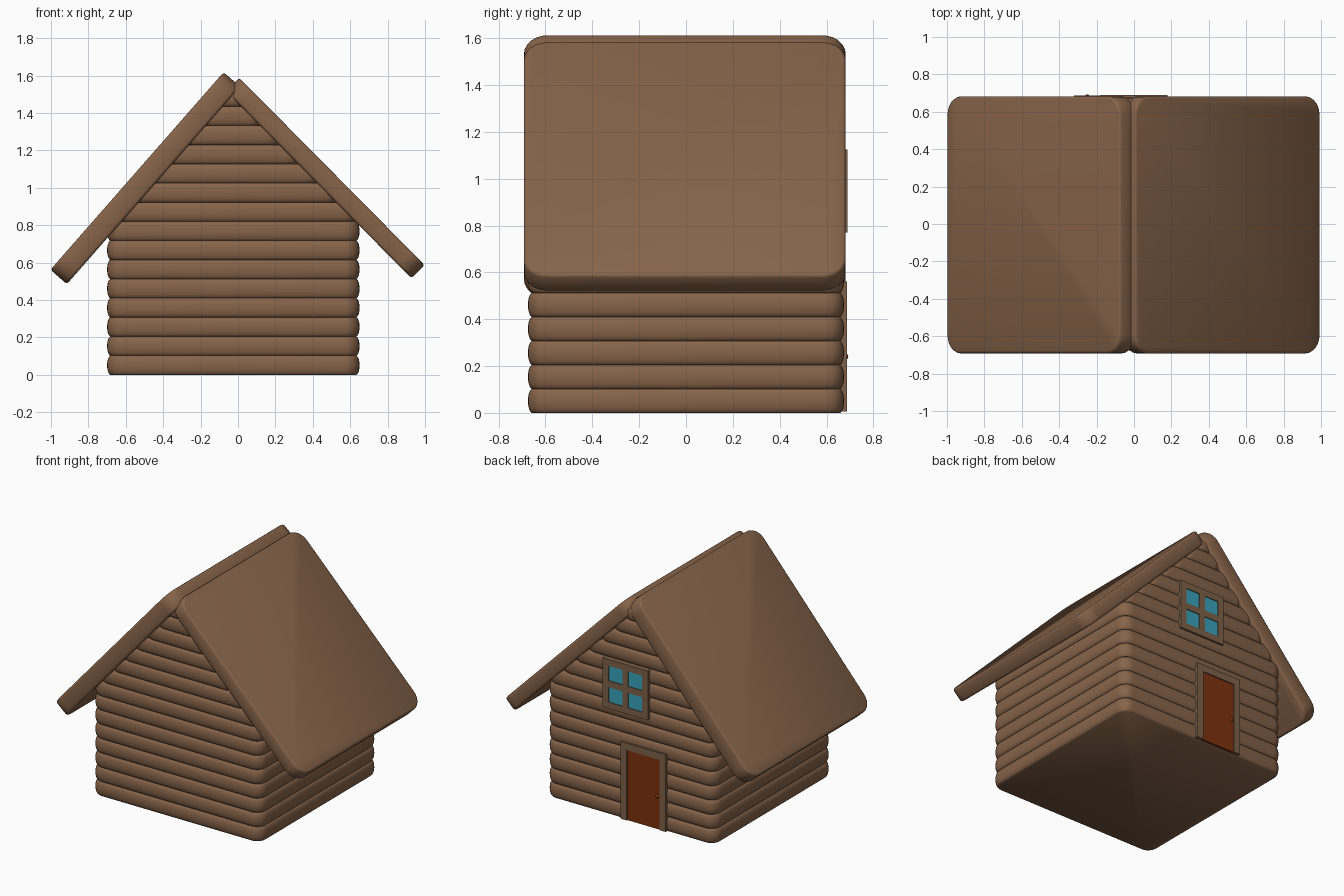
import bpy, bmesh, math
from mathutils import Matrix, Vector

if "Cube" in bpy.data.objects:
    bpy.data.objects.remove(bpy.data.objects["Cube"])


def material(name, rgb):
    m = bpy.data.materials.new(name)
    m.diffuse_color = (*rgb, 1)
    m.use_nodes = True
    m.node_tree.nodes["Principled BSDF"].inputs["Base Color"].default_value = m.diffuse_color
    return m


WOOD = material("brown wood", (0.242, 0.127, 0.067))
TRIM = material("trim wood", (0.205, 0.118, 0.066))
DOOR = material("red brown door", (0.21, 0.031, 0.004))
GLASS = material("blue glass", (0.04, 0.36, 0.50))


def finish(bm, name, mat, angle=None):
    bmesh.ops.recalc_face_normals(bm, faces=bm.faces)
    me = bpy.data.meshes.new(name)
    bm.to_mesh(me)
    bm.free()
    me.materials.append(mat)
    ob = bpy.data.objects.new(name, me)
    bpy.context.collection.objects.link(ob)
    if angle:
        bpy.ops.object.select_all(action='DESELECT')
        ob.select_set(True)
        bpy.context.view_layer.objects.active = ob
        bpy.ops.object.shade_smooth_by_angle(angle=math.radians(angle))
    return ob


def add_slab(bm, hx, hy, r, profile, matrix, seg=6):
    """Rounded rectangle lofted through (inset, height) profile points."""
    rings = []
    for inset, z in profile:
        ring = []
        for k, (sx, sy) in enumerate([(1, 1), (-1, 1), (-1, -1), (1, -1)]):
            for i in range(seg + 1):
                a = math.radians(90 * (k + i / seg))
                rr = r - inset
                p = Vector((sx * (hx - r) + rr * math.cos(a),
                            sy * (hy - r) + rr * math.sin(a), z))
                ring.append(bm.verts.new(matrix @ p))
        rings.append(ring)
    n = len(rings[0])
    for a, b in zip(rings, rings[1:]):
        for i in range(n):
            bm.faces.new((a[i], a[(i + 1) % n], b[(i + 1) % n], b[i]))
    bm.faces.new(rings[0][::-1])
    bm.faces.new(rings[-1])


def add_box(bm, x0, x1, y0, y1, z0, z1):
    m = Matrix.Translation(((x0 + x1) / 2, (y0 + y1) / 2, (z0 + z1) / 2)) \
        @ Matrix.Diagonal((x1 - x0, y1 - y0, z1 - z0, 1))
    bmesh.ops.create_cube(bm, size=1, matrix=m)


# Log courses: straight walls, then gable courses that narrow under the roof
PITCH = 0.1025
bm = bmesh.new()
for i in range(15):
    z0 = i * PITCH
    h = PITCH if i < 14 else 0.085
    x0, x1 = -0.70, 0.65
    if i >= 8:
        x0 = -0.91 + (z0 - 0.49) / 1.14 - 0.03
        x1 = 0.925 - (z0 - 0.52) * 0.99 + 0.015
    r = min(0.08, (x1 - x0) * 0.4)
    prof = []
    for k in range(9):
        a = math.radians(-80 + 20 * k)
        prof.append((0.02 * (1 - math.cos(a)),
                     h / 2 * (1 + math.sin(a) / math.sin(math.radians(80)))))
    add_slab(bm, (x1 - x0) / 2, 0.675, r, prof,
             Matrix.Translation(((x0 + x1) / 2, 0, z0)))
finish(bm, "log_walls", WOOD, 50)


# Roof panels: outer eave and ridge points, thickness
def roof(name, eave, ridge, t):
    e, g = Vector((eave[0], 0, eave[1])), Vector((ridge[0], 0, ridge[1]))
    u = (g - e).normalized()
    n = u.cross(Vector((0, 1, 0)))
    if n.z < 0:
        n = -n
    v = n.cross(u)
    c = (e + g) / 2 - n * t / 2
    m = Matrix.Translation(c + Vector((0, -0.005, 0))) @ \
        Matrix((u, v, n)).transposed().to_4x4()
    b = 0.014
    prof = [(b, -t / 2), (b * 0.3, -t / 2 + b * 0.3), (0, -t / 2 + b),
            (0, t / 2 - b), (b * 0.3, t / 2 - b * 0.3), (b, t / 2)]
    bm = bmesh.new()
    add_slab(bm, (g - e).length / 2, 0.687, 0.1, prof, m)
    finish(bm, name, WOOD, 50)


roof("roof_left", (-1.003, 0.562), (-0.077, 1.618), 0.117)
roof("roof_right", (0.998, 0.587), (0.007, 1.588), 0.10)

# Door with frame and knob on the back wall
bm = bmesh.new()
add_box(bm, -0.32, -0.27, 0.65, 0.688, 0.005, 0.56)
add_box(bm, -0.01, 0.04, 0.65, 0.688, 0.005, 0.56)
add_box(bm, -0.27, -0.01, 0.65, 0.688, 0.51, 0.56)
finish(bm, "door_frame", TRIM)

bm = bmesh.new()
add_box(bm, -0.27, -0.01, 0.65, 0.681, 0.005, 0.51)
finish(bm, "door", DOOR)

bm = bmesh.new()
bmesh.ops.create_uvsphere(bm, u_segments=12, v_segments=8, radius=0.015,
                          matrix=Matrix.Translation((-0.25, 0.678, 0.24)))
finish(bm, "door_knob", DOOR, 60)

# Four-pane window on the back wall
WX, WZ, HW, HH, B = 0.0, 0.948, 0.18, 0.177, 0.046
bm = bmesh.new()
for x in (-HW, -B / 2, HW - B):
    add_box(bm, WX + x, WX + x + B, 0.65, 0.69, WZ - HH, WZ + HH)
for z in (-HH, -B / 2, HH - B):
    for x in (-HW + B, B / 2):
        add_box(bm, WX + x, WX + x + HW - 1.5 * B, 0.65, 0.69, WZ + z, WZ + z + B)
finish(bm, "window_frame", TRIM)

bm = bmesh.new()
add_box(bm, WX - HW + 0.01, WX + HW - 0.01, 0.677, 0.684,
        WZ - HH + 0.01, WZ + HH - 0.01)
finish(bm, "window_glass", GLASS)
